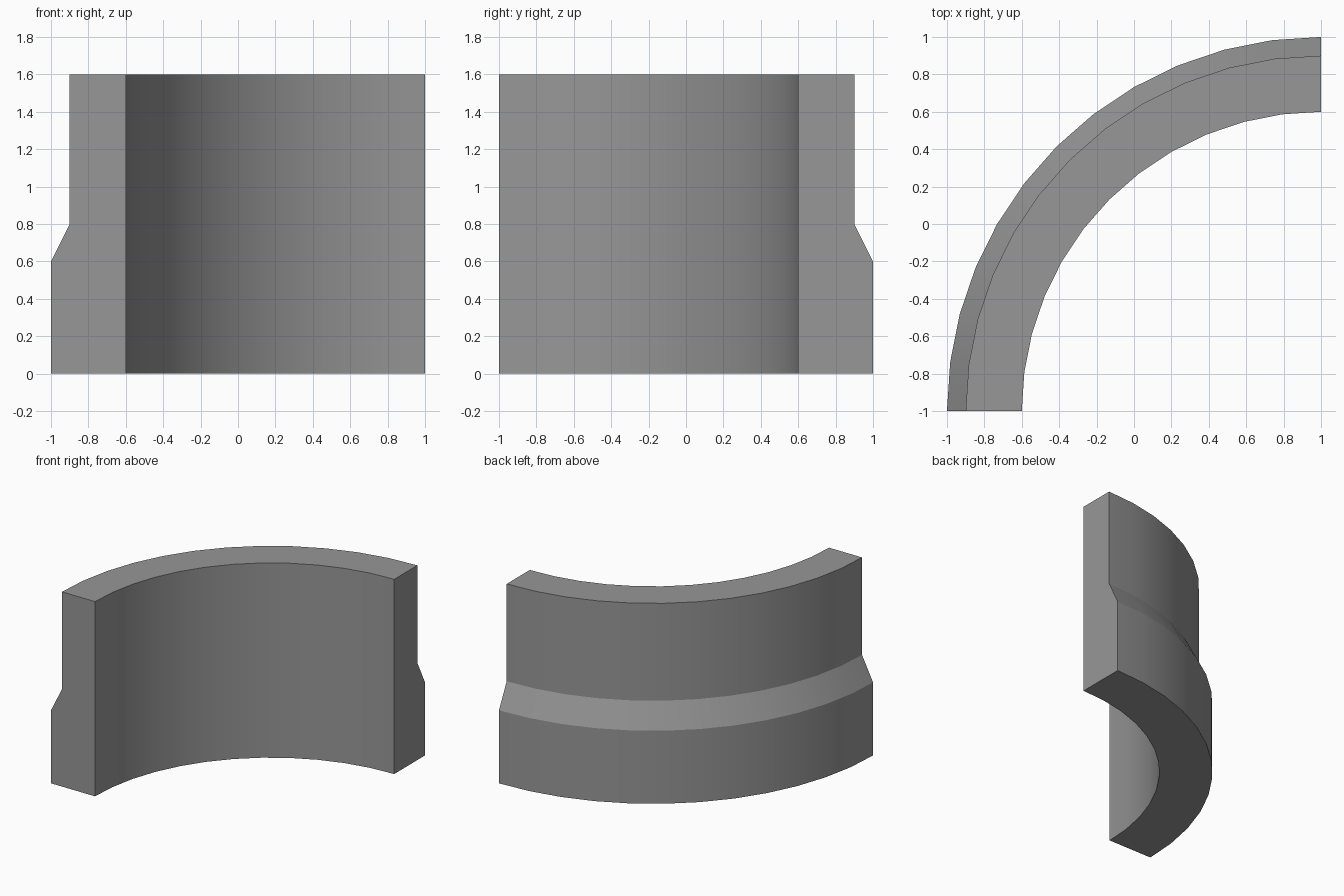
import bpy, bmesh, math
from mathutils import Matrix, Vector

cube = bpy.data.objects.get("Cube")
if cube:
    bpy.data.objects.remove(cube, do_unlink=True)

# Plain grey material
grey = bpy.data.materials.new("stone grey")
grey.use_nodes = True
colour = (0.31, 0.31, 0.31, 1)
grey.diffuse_color = colour
grey.node_tree.nodes["Principled BSDF"].inputs["Base Color"].default_value = colour

# Wall cross-section: radius from the corner centre, height
profile = [(1.6, 0), (2, 0), (2, 0.6), (1.9, 0.8), (1.9, 1.6), (1.6, 1.6)]
centre = Vector((1, -1, 0))
steps = 12

# Sweep the section a quarter turn, then keep both end caps
bm = bmesh.new()
rings = []
for i in range(steps + 1):
    turn = Matrix.Rotation(math.radians(90 + 90 * i / steps), 3, "Z")
    rings.append([bm.verts.new(centre + turn @ Vector((r, 0, z))) for r, z in profile])
for a, b in zip(rings, rings[1:]):
    for j in range(len(profile)):
        k = (j + 1) % len(profile)
        bm.faces.new((a[j], a[k], b[k], b[j]))
bm.faces.new(rings[0])
bm.faces.new(rings[-1])
bmesh.ops.recalc_face_normals(bm, faces=bm.faces)

mesh = bpy.data.meshes.new("curved_wall")
bm.to_mesh(mesh)
bm.free()
mesh.materials.append(grey)
wall = bpy.data.objects.new("curved_wall", mesh)
bpy.context.collection.objects.link(wall)

# Smooth round the curve, crisp at the ledge and ends
bpy.ops.object.select_all(action="DESELECT")
wall.select_set(True)
bpy.context.view_layer.objects.active = wall
bpy.ops.object.shade_smooth_by_angle(angle=math.radians(20))
